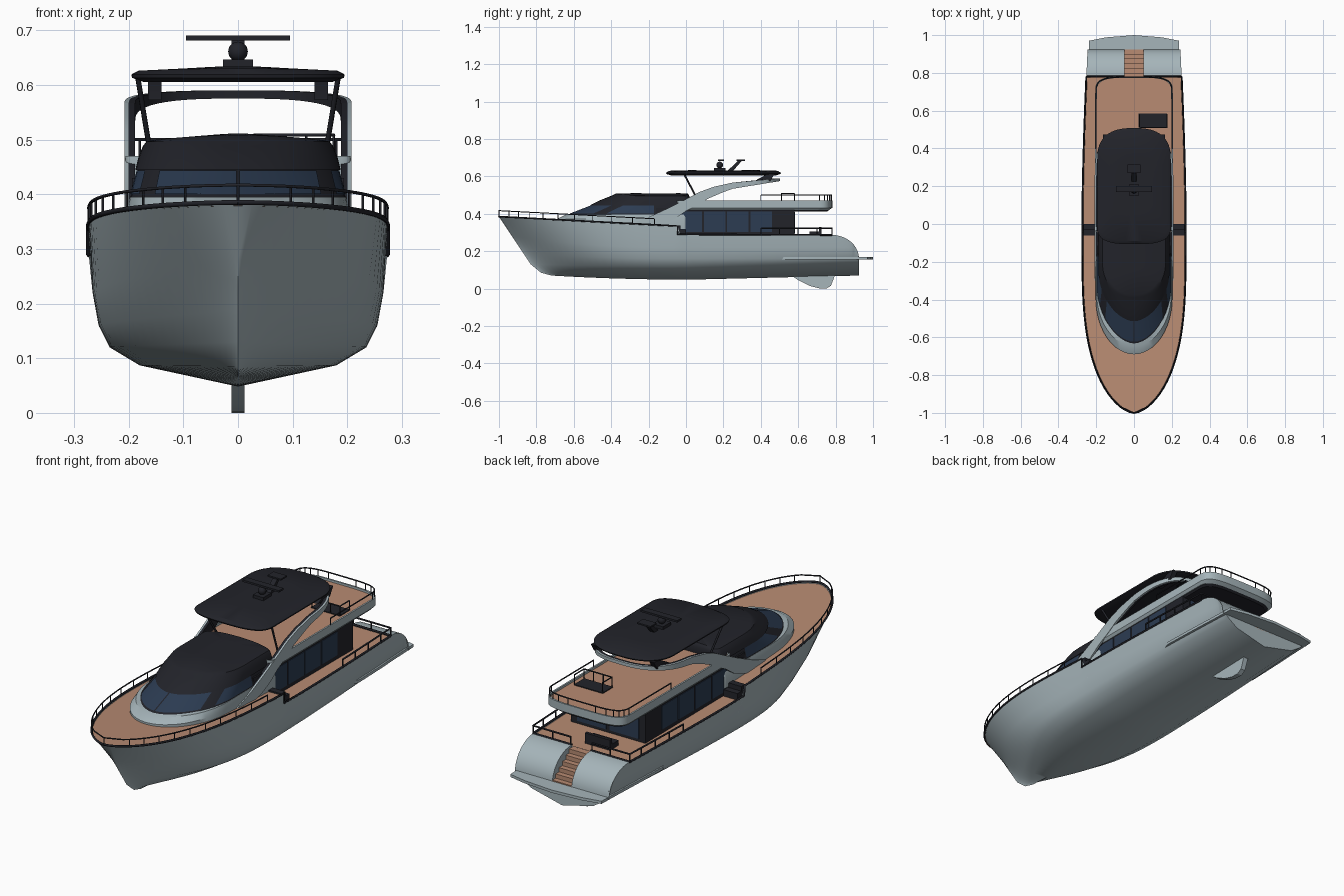
import bpy, bmesh, math

if "Cube" in bpy.data.objects:
    bpy.data.objects.remove(bpy.data.objects["Cube"])

def material(name, r, g, b):
    m = bpy.data.materials.new(name)
    m.diffuse_color = (r, g, b, 1)
    m.use_nodes = True
    m.node_tree.nodes["Principled BSDF"].inputs["Base Color"].default_value = m.diffuse_color
    return m

GREY = material("pale_paint", .38, .46, .49)
DARK = material("black_trim", .016, .017, .023)
GLASS = material("tinted_glass", .025, .045, .085)
WOOD = material("teak", .48, .26, .17)

def build(name, verts, faces, mat, mirror=False, smooth=30):
    bm = bmesh.new()
    vs = [bm.verts.new(v) for v in verts]
    for f in faces:
        bm.faces.new([vs[i] for i in f])
    bmesh.ops.remove_doubles(bm, verts=bm.verts, dist=1e-5)
    bmesh.ops.recalc_face_normals(bm, faces=bm.faces)
    me = bpy.data.meshes.new(name)
    bm.to_mesh(me)
    bm.free()
    ob = bpy.data.objects.new(name, me)
    bpy.context.collection.objects.link(ob)
    me.materials.append(mat)
    bpy.ops.object.select_all(action='DESELECT')
    bpy.context.view_layer.objects.active = ob
    ob.select_set(True)
    bpy.ops.object.shade_smooth_by_angle(angle=math.radians(smooth))
    if mirror:
        ob.modifiers.new("mirror", 'MIRROR')
    return ob

def loft(name, rows, mat, closed=True, caps=True, **kw):
    n = len(rows[0])
    faces = [(r*n+i, r*n+(i+1) % n, (r+1)*n+(i+1) % n, (r+1)*n+i)
             for r in range(len(rows)-1) for i in range(n if closed else n-1)]
    if caps:
        faces += [tuple(range(n)), tuple(range((len(rows)-1)*n, len(rows)*n))]
    return build(name, [p for r in rows for p in r], faces, mat, **kw)

def box(name, x0, x1, y0, y1, z0, z1, mat, **kw):
    rows = [[(x0, y0, z), (x1, y0, z), (x1, y1, z), (x0, y1, z)] for z in (z0, z1)]
    return loft(name, rows, mat, **kw)

def side_plate(name, x0, x1, yz, mat, **kw):
    return loft(name, [[(x, y, z) for y, z in yz] for x in (x0, x1)], mat, **kw)

def tube(name, pts, r, mat=DARK):
    cu = bpy.data.curves.new(name, 'CURVE')
    cu.dimensions = '3D'
    cu.bevel_depth, cu.bevel_resolution, cu.use_fill_caps = r, 1, True
    for path in pts:
        sp = cu.splines.new('POLY')
        sp.points.add(len(path)-1)
        for p, c in zip(sp.points, path):
            p.co = (*c, 1)
    cu.materials.append(mat)
    ob = bpy.data.objects.new(name, cu)
    bpy.context.collection.objects.link(ob)
    bpy.ops.object.select_all(action='DESELECT')
    bpy.context.view_layer.objects.active = ob
    ob.select_set(True)
    bpy.ops.object.convert(target='MESH')

def plan(w, y0, y1, a, b, z, ea=2, eb=4, crown=0, n=48):
    # rounded deck-plan outline: nose length a, stern rounding b
    out = []
    for i in range(n):
        t = 2*math.pi*i/n
        c, s = math.cos(t), math.sin(t)
        e, mid, ln = (ea, y0+a, -a) if s >= 0 else (eb, y1-b, b)
        x = w*math.copysign(abs(c)**(2/e), c)
        out.append((x, mid+ln*abs(s)**(2/e), z+crown*(1-(x/w)**2)))
    return out

# hull: levels are (bow y, bow z, half width, mid z, bow fullness)
LEVELS = [(-.72, .07, 0, .048, 1), (-.775, .085, .18, .087, 1.5), (-.83, .13, .235, .12, 1.4),
          (-.87, .19, .255, .16, 1.25), (-.93, .28, .266, .22, .92), (-1, .385, .273, 0, .6)]

def stern_limit(y):
    return 9 if y < .78 else .16+.127*math.sqrt(max(0, 1-((y-.78)/.145)**2))

def hull_point(i, u):
    bow, zb, w, zm, q = LEVELS[i]
    y = bow+u*(.925-bow)
    s = min(u/.45, 1)
    x = w*(1-(1-s)**3)**q*(1-.1*max(0, (u-.55)/.45)**1.5)
    if i == 5:
        z = .335+.05*(-.045-y)/.955 if y < -.045 else .29-.004*y
    else:
        z = zm+(zb-zm)*(1-s)**2+(.04*max(0, u-.45) if i < 3 else 0)
    return x, y, min(z, stern_limit(y))

def sheer(y, dx=0, dz=0):
    x, y, z = hull_point(5, (y+1)/1.925)
    return max(0, x+dx), y, z+dz

fore = [-1+.955*(i/24)**1.6 for i in range(24)]+[-.046]
aft = [-.044]+[.08+.1*i for i in range(7)]
stern = [.78+.145*math.sin(math.pi/2*i/10) for i in range(11)]
rows = []
for y in fore+aft+stern:
    half = [hull_point(i, (y+1)/1.925) for i in range(6)]
    rows.append([(-x, yy, z) for x, yy, z in half[:0:-1]]+half)
loft("hull", rows, GREY, closed=False, caps=False, smooth=40)
loft("transom", [[rows[-1][10-i], rows[-1][i]] for i in range(6)], GREY, closed=False, caps=False)

# teak deck, stern quarters and stairs
loft("main_deck", [[(-x, y, z), (x, y, z)] for x, y, z in (sheer(y, -.004, -.006) for y in fore+aft+[.78])],
     WOOD, closed=False, caps=False)
loft("stern_quarters", [[sheer(y), (.05, y, sheer(y)[2]), (.05, y, .15)] for y in stern],
     GREY, closed=False, caps=False, mirror=True)
for i in range(6):
    box("stern_step", -.05, .05, .77, .80+.025*i, .15, .275-.02*i, WOOD)

# toe rail along the deck edge
for s in (-1, 1):
    tube("toe_rail", [[(s*x, y, z) for x, y, z in map(sheer, fore+aft+[.78])]], .005)
tube("aft_deck_edge", [[(s*sheer(.78)[0], .78, .287), (s*.05, .78, .287)] for s in (-1, 1)], .005)

# swim platform with side strakes
half = [(.24, .5), (.254, .54), (.249, .7), (.242, .85), (.238, .97), (.15, .988), (0, 1)]
outline = half+[(-x, y) for x, y in half[-2::-1]]
loft("swim_platform", [[(x, y, z) for x, y in outline] for z in (.157, .17)], GREY)
side_plate("skeg", -.012, .012, [(.55, .08), (.6, .045), (.66, .015), (.71, .002), (.75, 0),
                                 (.775, .015), (.8, .08)], GREY)

# forward cabin: pale base, dark band with glass panels, dark roof
loft("cabin_base", [plan(.203, -.69, .02, .3, .05, .32), plan(.203, -.69, .02, .3, .05, .372),
                    plan(.198, -.645, .02, .28, .05, .395)], GREY)
low = plan(.197, -.635, .02, .3, .05, .394, 1.8)
high = plan(.183, -.50, .02, .26, .05, .447, 1.8)
loft("cabin_band", [low, high], DARK)

def mix(p, q, t, k=1.008):
    return tuple((a+(b-a)*t)*f for a, b, f in zip(p, q, (k, k, 1)))

centre = mix(low[11], low[12], .85, 1), mix(high[11], high[12], .85, 1)
front = [low[5:12]+[centre[0]], high[5:12]+[centre[1]]]
flank = [[(.197, -.17, .394)]+low[:4], [(.183, -.17, .447)]+high[:4]]
for name, (lo, hi) in (("windscreen", front), ("cabin_side_window", flank)):
    loft(name, [[mix(p, q, t) for p, q in zip(lo, hi)] for t in (.12, .93)], GLASS,
         closed=False, caps=False, mirror=True)
loft("cabin_roof", [plan(.188, -.515, .02, .26, .05, .444, 1.8), plan(.182, -.47, .02, .25, .05, .468, 1.9),
                    plan(.174, -.42, .02, .23, .05, .488, 2), plan(.168, -.39, .015, .2, .05, .496, 2.2, crown=.004),
                    plan(.155, -.375, .01, .19, .05, .499, 2.2, crown=.009),
                    plan(.05, -.25, -.05, .05, .05, .508, 2.2, crown=.003)], DARK)

# saloon with side and aft glazing
box("saloon", -.194, .194, -.16, .58, .27, .43, DARK)
for i in range(4):
    box("saloon_window", .19, .197, -.03+.125*i, .085+.125*i, .302, .412, GLASS, mirror=True)
box("saloon_door", .01, .16, .575, .583, .295, .41, GLASS, mirror=True)

# side steps between the deck levels
for i in range(2):
    box("side_step", .195, .268, -.06+.03*i, -.03+.03*i, .28, .337-.022*i, DARK, mirror=True)

# flybridge deck
def fly(w, y1, z):
    return plan(w, -.05, y1, .03, .1, z, 6, 4)
loft("flybridge_underside", [fly(.185, .755, .412), fly(.195, .77, .424)], DARK)
loft("flybridge_slab", [fly(.196, .765, .42), fly(.206, .782, .432), fly(.206, .782, .47), fly(.198, .774, .47),
                        fly(.198, .774, .455)], GREY)
loft("flybridge_teak", [fly(.199, .775, .456), fly(.199, .775, .46)], WOOD)

# sweeping side arch that wraps round behind the hardtop
arch = [(-.3, .345), (-.2, .382), (-.1, .428), (-.02, .468), (.075, .518), (.15, .545), (.25, .567),
        (.25, .534), (.2, .516), (.12, .482), (.06, .445), (0, .415),
        (-.06, .372), (-.12, .345), (-.2, .325)]
side_plate("side_arch", .2, .208, arch, GREY, mirror=True)
side_plate("side_arch_inner", .188, .2, arch, DARK, mirror=True)
for name, r0, r1, mat in (("arch_wrap", 0, .008, GREY), ("arch_wrap_inner", -.012, 0, DARK)):
    wrap = []
    for i in range(25):
        t = math.pi*i/24
        c, s = math.copysign(abs(math.cos(t))**.72, math.cos(t)), math.sin(t)**.72
        a, b = [((.2+r)*c, .25+(.245+r)*s) for r in (r0, r1)]
        zt, zb = .567+.023*s, .534+.041*s
        wrap.append([(*a, zb), (*b, zb), (*b, zt), (*a, zt)])
    loft(name, wrap, mat)

# hardtop and supports
def top(w, y0, y1, z, c=0):
    return plan(w, y0, y1, .1, .17, z, 3, 2.6, crown=c)
loft("hardtop", [top(.172, -.08, .48, .605), top(.194, -.105, .505, .613), top(.195, -.107, .508, .619),
                 top(.182, -.09, .49, .626, .004), top(.09, .05, .36, .63, .004)], DARK)
tube("hardtop_front_posts", [[(s*.183, -.01, .612), (s*.158, .07, .46)] for s in (-1, 1)], .005)
side_plate("hardtop_rear_strut", .14, .165, [(.36, .572), (.43, .61), (.475, .615), (.45, .575)], DARK, mirror=True)

# radar group
box("radar_base", -.027, .027, .15, .21, .625, .646, DARK)
bpy.ops.mesh.primitive_uv_sphere_add(segments=20, ring_count=12, radius=.018, location=(0, .18, .661))
dome = bpy.context.object
dome.name = "radar_dome"
dome.data.materials.append(DARK)
bpy.ops.object.shade_smooth_by_angle()
box("radar_bar", -.095, .095, .17, .202, .681, .69, DARK)
side_plate("mast", -.012, .012, [(.22, .628), (.25, .628), (.3, .685), (.28, .685)], DARK)
box("mast_head", -.035, .035, .27, .315, .683, .69, DARK)

# guard rails
def rail(name, path, h, step=1, r=.003):
    tube(name, [[(x, y, z+h) for x, y, z in path]], r)
    tube(name+"_posts", [[p, (p[0], p[1], p[2]+h)] for p in path[::step]], r*.8)

bow = [sheer(y) for y in fore[:1]+fore[3:] if y < -.15]
rail("bow_rail", [(-x, y, z) for x, y, z in bow[:0:-1]]+bow, .032, 2)
for s in (-1, 1):
    rail("aft_deck_rail", [(s*sheer(y)[0], y, .287) for y in (.4, .5, .6, .7, .78)]
         + [(s*.15, .78, .287), (s*.055, .78, .287)], .036, r=.004)
ring = sorted([p for p in fly(.202, .778, .468) if p[1] > .67], key=lambda p: p[0])
rail("flybridge_rail", [(-.202, .4, .468), (-.202, .55, .468)]+ring+[(.202, .55, .468), (.202, .4, .468)], .032, 2)

# flybridge hatch with its guard
box("stair_hatch", .025, .175, .51, .585, .458, .464, DARK)
rail("hatch_guard", [(.03, .58, .464), (.03, .51, .464), (.075, .51, .464), (.125, .51, .464), (.175, .51, .464),
                     (.175, .58, .464)], .044)

# aft deck bench
box("aft_bench", -.11, .02, .66, .71, .28, .305, DARK)
box("aft_bench_back", -.11, .02, .71, .725, .28, .33, DARK)
